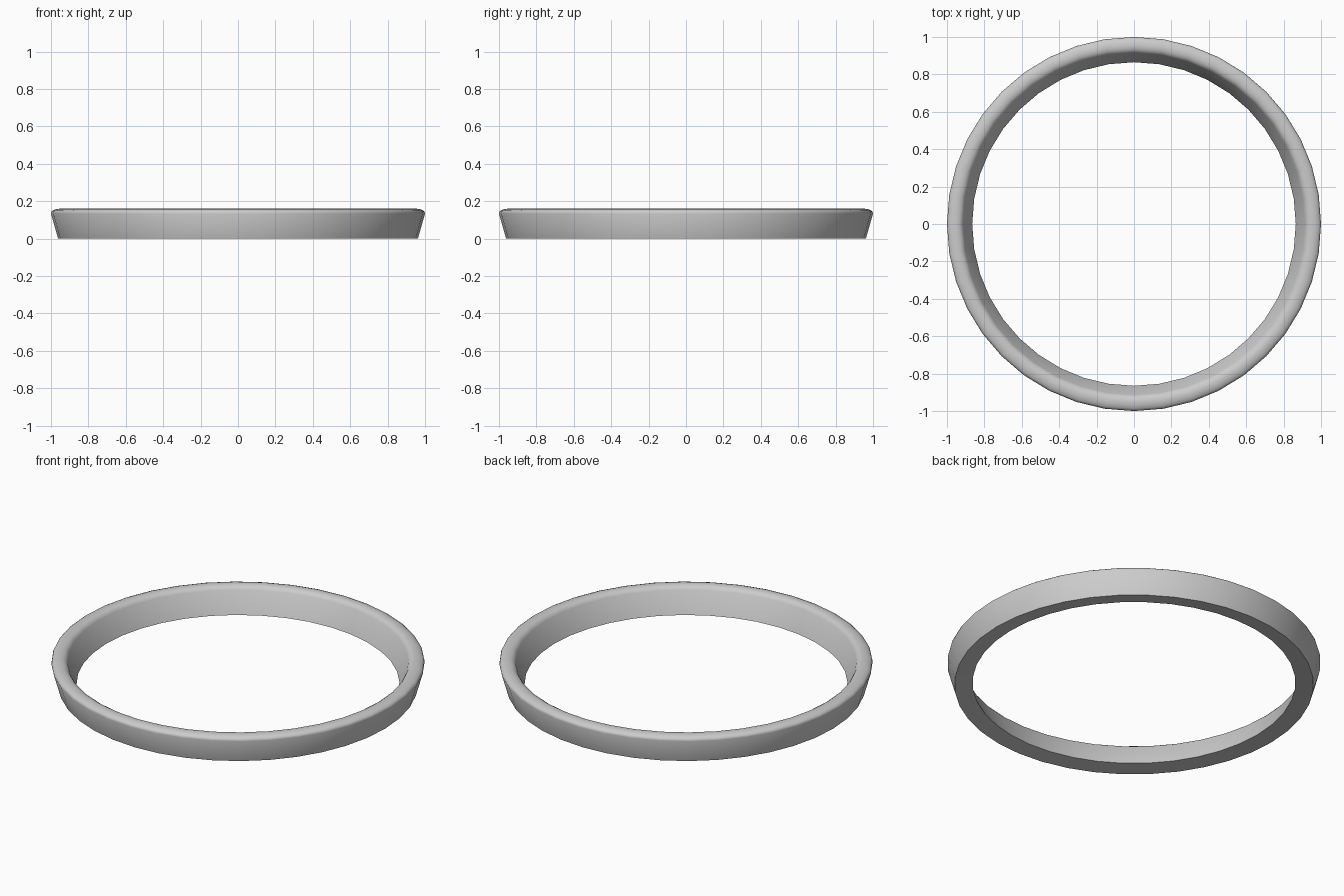
import bpy, bmesh, math

if "Cube" in bpy.data.objects:
    bpy.data.objects.remove(bpy.data.objects["Cube"])

SEGMENTS = 40

# Closed ring cross-section as (radius, height): flared band with rounded lip
profile = [
    (0.865, 0.012), (0.914, 0.138), (0.922, 0.149), (0.935, 0.157),
    (0.953, 0.160), (0.972, 0.158), (0.988, 0.152), (0.997, 0.145),
    (1.0, 0.134), (0.962, 0.0),
]

# Sweep the profile around z
bm = bmesh.new()
rings = []
for i in range(SEGMENTS):
    a = 2 * math.pi * i / SEGMENTS
    rings.append([bm.verts.new((r * math.cos(a), r * math.sin(a), z)) for r, z in profile])
n = len(profile)
for i in range(SEGMENTS):
    p, q = rings[i], rings[(i + 1) % SEGMENTS]
    for j in range(n):
        k = (j + 1) % n
        bm.faces.new((p[j], q[j], q[k], p[k]))
bmesh.ops.recalc_face_normals(bm, faces=bm.faces)

mesh = bpy.data.meshes.new("flared_ring")
bm.to_mesh(mesh)
bm.free()
ring = bpy.data.objects.new("flared_ring", mesh)
bpy.context.collection.objects.link(ring)

# Smooth walls and lip, crisp bottom edges
bpy.context.view_layer.objects.active = ring
ring.select_set(True)
bpy.ops.object.shade_smooth_by_angle(angle=math.radians(45))
